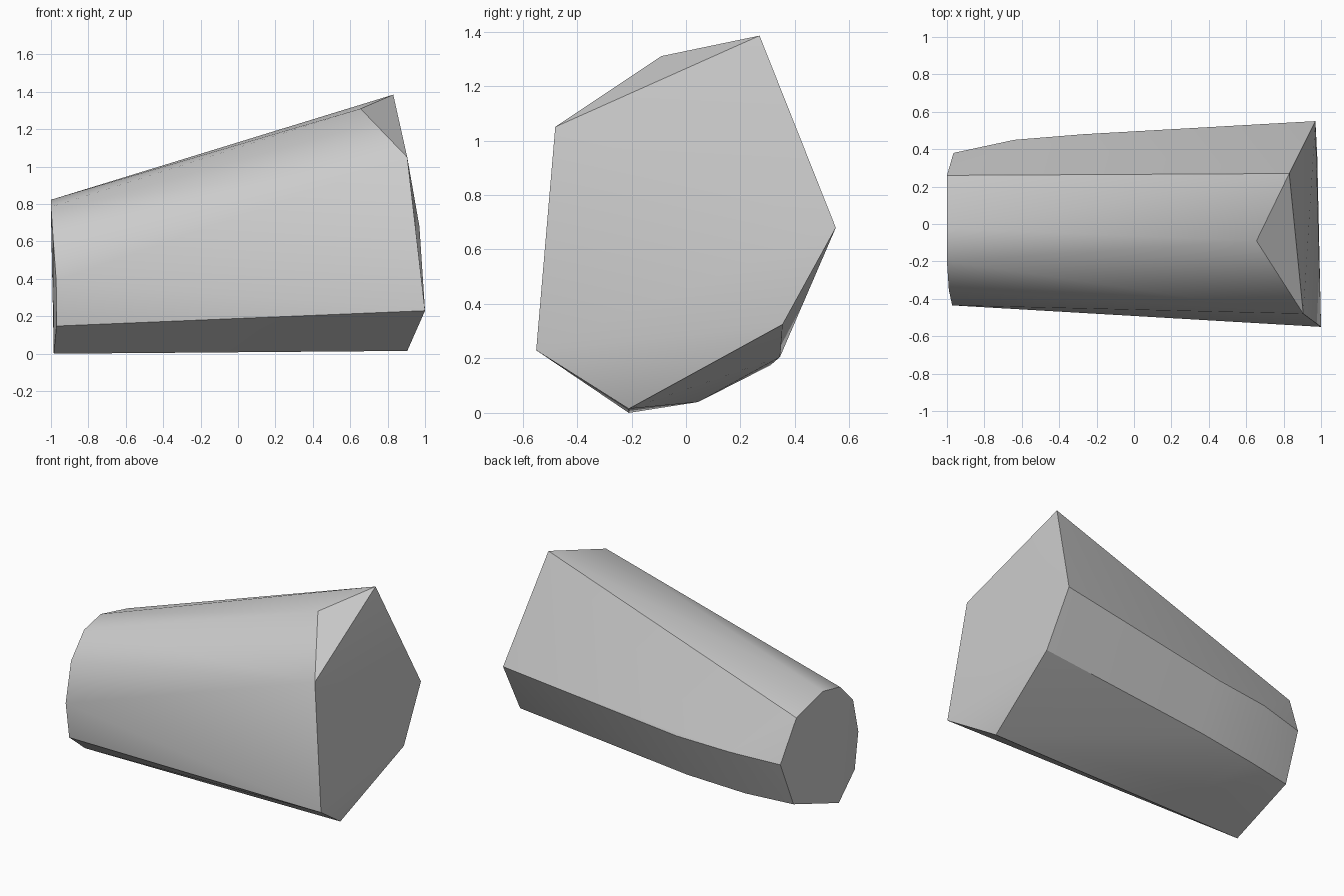
import bpy, bmesh, math

cube = bpy.data.objects.get("Cube")
if cube:
    bpy.data.objects.remove(cube, do_unlink=True)


def make_material(name, colour):
    mat = bpy.data.materials.new(name)
    mat.use_nodes = True
    mat.diffuse_color = colour
    mat.node_tree.nodes["Principled BSDF"].inputs["Base Color"].default_value = colour
    return mat


def hull_object(name, points, mat):
    bm = bmesh.new()
    for p in points:
        bm.verts.new(p)
    result = bmesh.ops.convex_hull(bm, input=bm.verts)
    loose = [v for v in bm.verts if not v.link_faces]
    bmesh.ops.delete(bm, geom=loose, context='VERTS')
    bmesh.ops.recalc_face_normals(bm, faces=bm.faces)
    mesh = bpy.data.meshes.new(name)
    bm.to_mesh(mesh)
    bm.free()
    mesh.materials.append(mat)
    obj = bpy.data.objects.new(name, mesh)
    bpy.context.collection.objects.link(obj)
    return obj


# Wide end, with a chamfered upper front corner
wide_end = [(1.0, -.55, .23), (.905, -.48, 1.05), (.655, -.09, 1.31),
            (.83, .27, 1.385), (.97, .55, .68), (.98, .355, .325),
            (.905, -.21, .015)]

# Narrow rounded end
narrow_end = [(-1, .26, .753), (-1, -.023, .823), (-1, -.2, .785),
              (-.99, -.353, .637), (-.972, -.435, .39), (-.97, -.4, .148),
              (-.985, -.21, 0), (-.975, .255, .166), (-.965, .38, .475)]

# Slight bulge along the back and underside
bulge = [(-.64, .45, .5), (-.27, .48, .52),
         (-.655, .31, .175), (-.25, .345, .205), (-.5, .045, .04)]

grey = make_material("plain grey", (.6, .6, .6, 1))
block = hull_object("tapered_block", wide_end + narrow_end + bulge, grey)

# Smooth the rounded sides, keep the hard edges
bpy.ops.object.select_all(action='DESELECT')
block.select_set(True)
bpy.context.view_layer.objects.active = block
bpy.ops.object.shade_smooth_by_angle(angle=math.radians(30))
